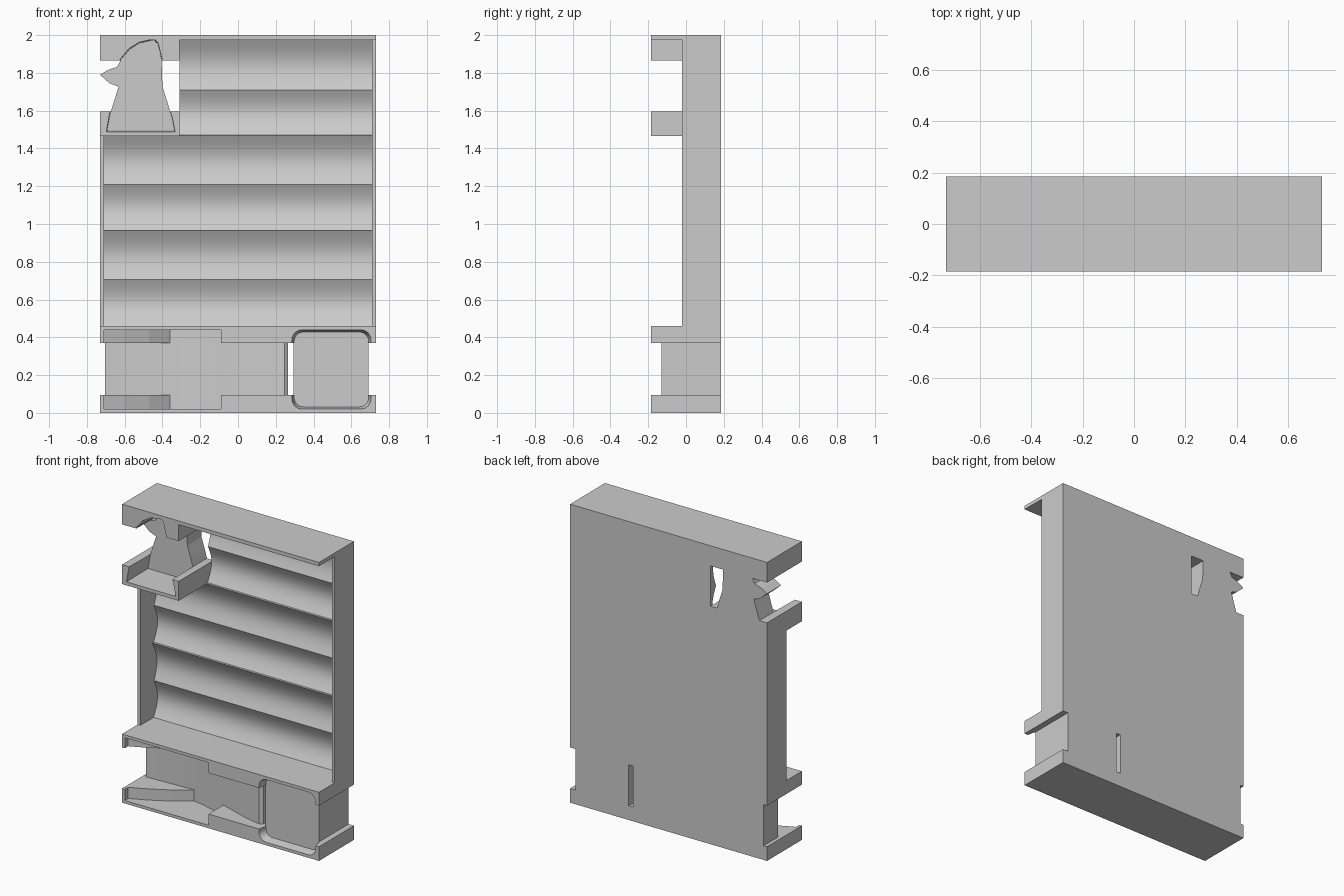
import bpy
import bmesh
import math

cube = bpy.data.objects.get("Cube")
if cube:
    bpy.data.objects.remove(cube)

gray = bpy.data.materials.new("plain gray")
gray.use_nodes = True
COLOR = (0.6, 0.6, 0.6, 1)
gray.diffuse_color = COLOR
gray.node_tree.nodes["Principled BSDF"].inputs["Base Color"].default_value = COLOR

W, D = 0.73, 0.185          # half width and half depth
AXES = {"x": lambda a, b, t: (t, a, b),
        "y": lambda a, b, t: (a, t, b),
        "z": lambda a, b, t: (a, b, t)}


def prism(name, points, axis, start, end, start_scale=1):
    """Extrude a closed outline along an axis, optionally widening its start."""
    ca = sum(p[0] for p in points) / len(points)
    cb = sum(p[1] for p in points) / len(points)
    place = AXES[axis]
    bm = bmesh.new()
    first = [bm.verts.new(place(ca + (a - ca) * start_scale,
                                cb + (b - cb) * start_scale, start)) for a, b in points]
    last = [bm.verts.new(place(a, b, end)) for a, b in points]
    bm.faces.new(first)
    bm.faces.new(last)
    n = len(points)
    for i in range(n):
        j = (i + 1) % n
        bm.faces.new((first[i], first[j], last[j], last[i]))
    bmesh.ops.recalc_face_normals(bm, faces=bm.faces)
    mesh = bpy.data.meshes.new(name)
    bm.to_mesh(mesh)
    bm.free()
    mesh.materials.append(gray)
    obj = bpy.data.objects.new(name, mesh)
    bpy.context.collection.objects.link(obj)
    return obj


def box(name, x0, x1, y0, y1, z0, z1):
    return prism(name, [(x0, y0), (x1, y0), (x1, y1), (x0, y1)], "z", z0, z1)


def select(obj):
    bpy.ops.object.select_all(action="DESELECT")
    obj.select_set(True)
    bpy.context.view_layer.objects.active = obj


def cut(obj, *cutters):
    for cutter in cutters:
        mod = obj.modifiers.new("pocket", "BOOLEAN")
        mod.operation = "DIFFERENCE"
        mod.solver = "EXACT"
        mod.object = cutter
        select(obj)
        bpy.ops.object.modifier_apply(modifier=mod.name)


def smooth(obj):
    select(obj)
    bpy.ops.object.shade_smooth_by_angle(angle=math.radians(25))


def scoop(z_top, z_bottom, y_top, y_bottom, depth=0.04, steps=12):
    """Concave arc running down the back of a compartment."""
    return [(y_top + (y_bottom - y_top) * t + depth * math.sin(math.pi * t),
             z_top + (z_bottom - z_top) * t)
            for t in (i / steps for i in range(steps + 1))]


def rounded_rect(x0, x1, z0, z1, r, steps=6):
    corners = [(x1 - r, z1 - r), (x0 + r, z1 - r), (x0 + r, z0 + r), (x1 - r, z0 + r)]
    return [(cx + r * math.cos(a), cz + r * math.sin(a))
            for k, (cx, cz) in enumerate(corners)
            for a in (math.pi / 2 * (k + i / steps) for i in range(steps + 1))]


# Scooped back of the three compartments, with thin lips between them
LIP, CREASE = 0.105, 0.125
for name, top, mid, bottom, left in (("upper_scoops", 1.975, 1.71, 1.47, -0.31),
                                     ("middle_scoops", 1.47, 1.21, 0.965, -W),
                                     ("lower_scoops", 0.965, 0.705, 0.46, -W)):
    line = scoop(top, mid, LIP, CREASE) + scoop(mid, bottom, CREASE, 0.12)[1:]
    smooth(prism(name, line + [(D, bottom), (D, top)], "x", left, W))

# Side walls and top slab
box("left_wall", 0.71, W, -0.02, D, 0.46, 1.975)
box("right_wall", -W, -0.71, -0.02, D, 0.46, 1.47)
box("top_slab", -W, W, -D, D, 1.975, 2)

# Bird figure: rounded head, beak and flared body
head = [(-0.62, 1.87), (-0.574, 1.925), (-0.521, 1.957), (-0.447, 1.974),
        (-0.425, 1.955), (-0.405, 1.87)]
back = [(-0.4, 1.727), (-0.375, 1.65), (-0.35, 1.56), (-0.337, 1.495)]
chest = [(-0.692, 1.495), (-0.675, 1.59), (-0.632, 1.727)]
beak = [(-0.68, 1.745), (-W, 1.79), (-0.69, 1.815), (-0.638, 1.833)]
FACE = 0.035
prism("bird_figure", head + back + chest + beak, "y", FACE, D)

# Tray below the bird and hood above it, hollowed to the bird's outline
bird_pocket = prism("bird_pocket", head + back + chest, "y", -0.3, FACE, 1.04)
tray = box("bird_tray", -W, -0.31, -D, D, 1.465, 1.595)
hood = box("bird_hood", -W, -0.31, -D, D, 1.865, 1.99)
cut(tray, bird_pocket)
cut(hood, bird_pocket)

# Curved lower body and block, standing between two rails
sweep = [(-0.36, 0.05), (-0.28, 0.035), (-0.2, 0.012), (-0.09, -0.027),
         (0.02, -0.065), (0.13, -0.1), (0.245, -0.125)]
smooth(prism("curved_body", [(-0.705, D), (-0.705, FACE)] + sweep +
             [(0.265, -0.11), (0.265, D)], "z", 0.06, 0.4))
box("square_block", 0.295, 0.69, -0.13, D, 0.06, 0.4)

# Rails with a rounded square pocket and a wedge shaped pocket
square_pocket = prism("square_pocket", rounded_rect(0.297, 0.692, 0.032, 0.428, 0.05),
                      "y", -D - 0.001, -0.13, 1.06)
wedge = [(-0.71, -0.3), (-0.71, -0.15), (-0.6, -0.1), (-0.47, -0.03)] + sweep[:4] + [(-0.09, -0.3)]
wedge_pocket = prism("wedge_pocket", wedge, "z", 0.02, 0.44)
for name, z0, z1 in (("bottom_rail", 0, 0.095), ("upper_rail", 0.37, 0.46)):
    rail = box(name, -W, W, -D, D, z0, z1)
    cut(rail, square_pocket, wedge_pocket)

for helper in (bird_pocket, square_pocket, wedge_pocket):
    bpy.data.objects.remove(helper)
